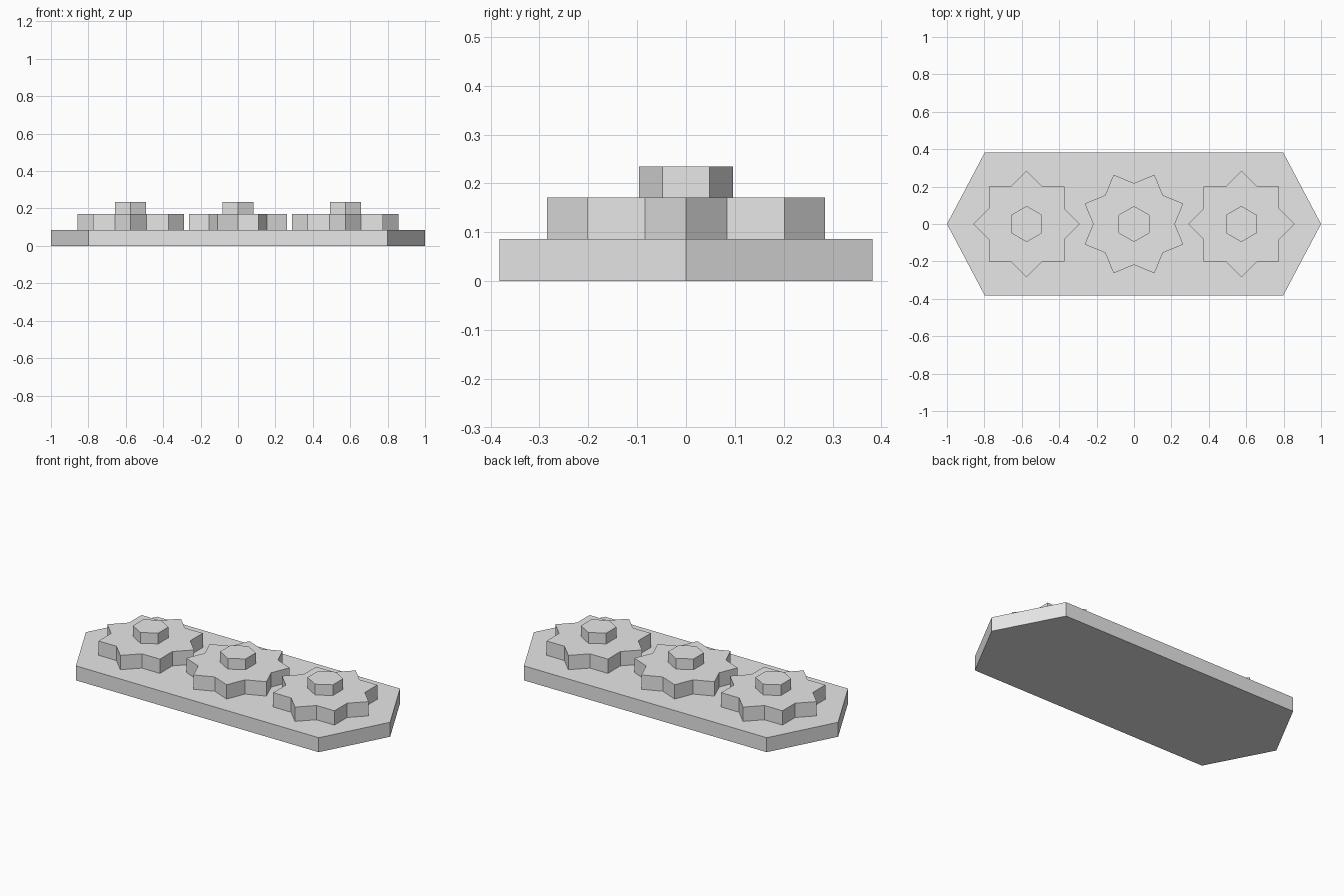
import bpy
import bmesh
from math import cos, sin, pi, radians

cube = bpy.data.objects.get("Cube")
if cube:
    bpy.data.objects.remove(cube, do_unlink=True)

# Single plain grey
grey = bpy.data.materials.new("light_grey")
grey.use_nodes = True
colour = (0.8, 0.8, 0.8, 1)
grey.diffuse_color = colour
grey.node_tree.nodes["Principled BSDF"].inputs["Base Color"].default_value = colour

BASE_TOP, GEAR_TOP, HUB_TOP = 0.086, 0.171, 0.235
GEAR_SPACING = 0.574
TIP_RADIUS, HUB_RADIUS = 0.285, 0.096
TEETH = 8
# Valley radius where the edges of two overlapping squares cross
VALLEY_RADIUS = TIP_RADIUS * cos(pi / 4) / cos(pi / TEETH)


def prism(name, outline, bottom, top, x=0):
    """Extrude a flat outline upwards into a closed solid."""
    bm = bmesh.new()
    face = bm.faces.new([bm.verts.new((px, py, 0)) for px, py in outline])
    extruded = bmesh.ops.extrude_face_region(bm, geom=[face])["geom"]
    verts = [g for g in extruded if isinstance(g, bmesh.types.BMVert)]
    bmesh.ops.translate(bm, verts=verts, vec=(0, 0, top - bottom))
    bmesh.ops.recalc_face_normals(bm, faces=bm.faces)
    mesh = bpy.data.meshes.new(name)
    bm.to_mesh(mesh)
    bm.free()
    mesh.materials.append(grey)
    obj = bpy.data.objects.new(name, mesh)
    obj.location = (x, 0, bottom)
    bpy.context.collection.objects.link(obj)


def ring(radii, count, turn=0):
    """Points around a circle, cycling through the given radii."""
    return [(radii[i % len(radii)] * cos(turn + 2 * pi * i / count),
             radii[i % len(radii)] * sin(turn + 2 * pi * i / count))
            for i in range(count)]


# Long six-sided base plate with pointed ends
prism("base_plate",
      [(1, 0), (0.798, 0.382), (-0.798, 0.382),
       (-1, 0), (-0.798, -0.382), (0.798, -0.382)], 0, BASE_TOP)

# Three star gears, the middle one turned half a tooth, each with a hex hub
for side, step in (("right", -1), ("middle", 0), ("left", 1)):
    turn = 0 if step else pi / TEETH
    x = step * GEAR_SPACING
    prism(side + "_gear", ring((TIP_RADIUS, VALLEY_RADIUS), TEETH * 2, turn),
          BASE_TOP, GEAR_TOP, x)
    prism(side + "_hub", ring((HUB_RADIUS,), 6, radians(30)),
          GEAR_TOP, HUB_TOP, x)
